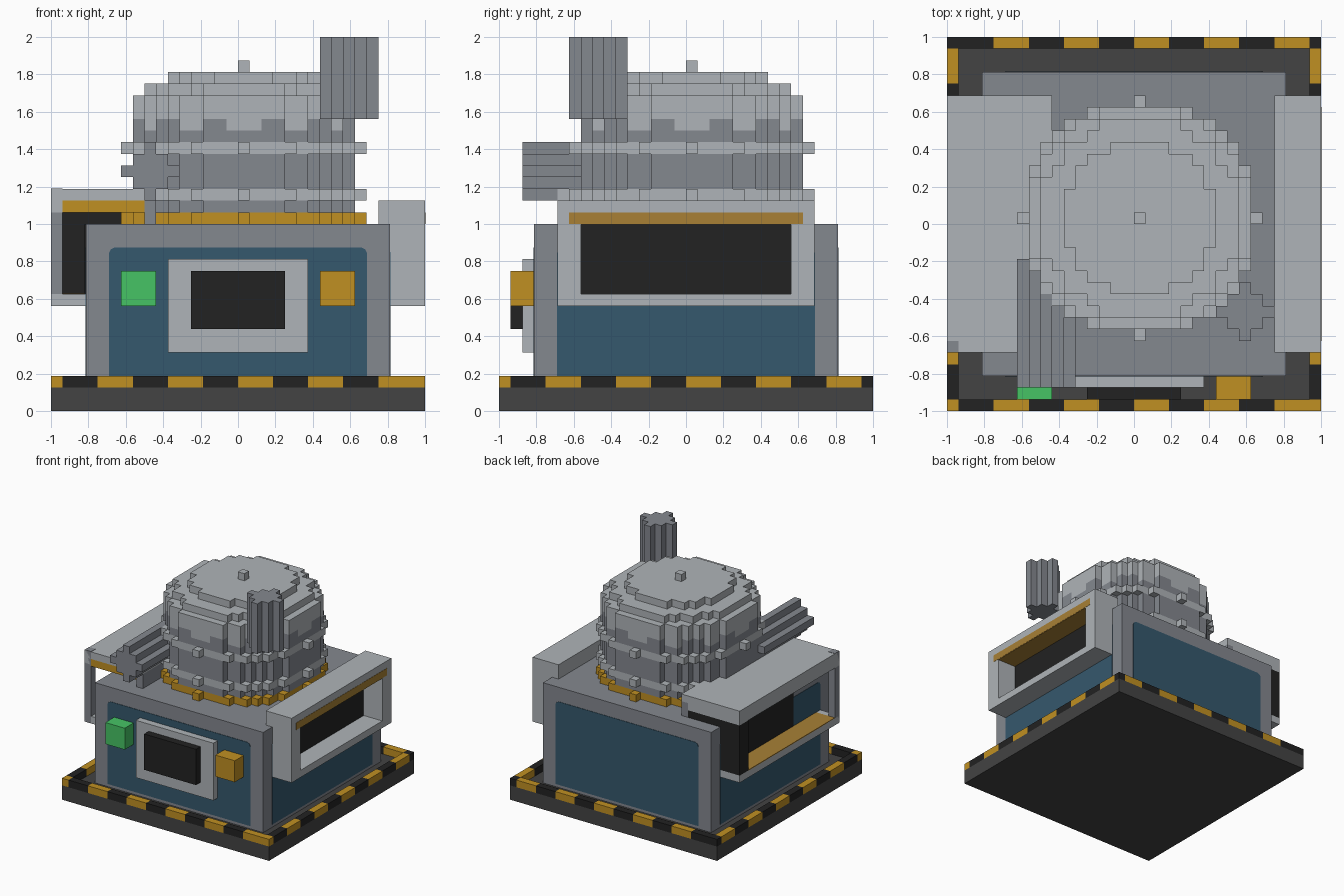
import bpy, bmesh, math
from mathutils import Matrix

if "Cube" in bpy.data.objects:
    bpy.data.objects.remove(bpy.data.objects["Cube"], do_unlink=True)

U = 0.0625  # one block


def material(name, hex_code):
    rgb = [int(hex_code[i:i + 2], 16) / 255 for i in (0, 2, 4)]
    col = [c / 12.92 if c <= 0.04045 else ((c + 0.055) / 1.055) ** 2.4 for c in rgb] + [1]
    m = bpy.data.materials.new(name)
    m.use_nodes = True
    m.diffuse_color = col
    m.node_tree.nodes["Principled BSDF"].inputs["Base Color"].default_value = col
    return m


LIGHT = material("light_grey", "AFB4B8")
MID = material("mid_grey", "84888F")
BLUE = material("steel_blue", "35586D")
BLACK = material("black", "222222")
DARK = material("dark_grey", "434343")
ORANGE = material("amber", "C09022")
DULL = material("dull_amber", "A88035")
GREEN = material("green", "46C465")


def finish(name, bm, mats):
    bmesh.ops.recalc_face_normals(bm, faces=bm.faces)
    me = bpy.data.meshes.new(name)
    bm.to_mesh(me)
    bm.free()
    for m in mats:
        me.materials.append(m)
    ob = bpy.data.objects.new(name, me)
    bpy.context.collection.objects.link(ob)
    return ob


def box(name, x, y, z, mat):
    """Block from (min, max) pairs."""
    bm = bmesh.new()
    mid = [(a + b) / 2 for a, b in (x, y, z)]
    size = [b - a for a, b in (x, y, z)]
    bmesh.ops.create_cube(bm, size=1, matrix=Matrix.Translation(mid) @ Matrix.Diagonal((*size, 1)))
    return finish(name, bm, [mat])


def stepped_disc(name, radius, z0, z1, mats, centre=(U / 2, U / 2), rule=None):
    """Round slab made of square cells, upright along z."""
    n = int(radius) + 1
    cells = {(i, j) for i in range(-n, n + 1) for j in range(-n, n + 1)
             if math.hypot(i, j) <= radius + 0.001}
    bm = bmesh.new()
    for i, j in sorted(cells):
        x0, y0 = centre[0] + (i - 0.5) * U, centre[1] + (j - 0.5) * U
        ring = [(x0, y0), (x0 + U, y0), (x0 + U, y0 + U), (x0, y0 + U)]
        quads = [[(*p, z1) for p in ring], [(*p, z0) for p in ring]]
        for k, (di, dj) in enumerate([(0, -1), (1, 0), (0, 1), (-1, 0)]):
            if (i + di, j + dj) not in cells:
                a, b = ring[k], ring[(k + 1) % 4]
                quads.append([(*a, z0), (*b, z0), (*b, z1), (*a, z1)])
        for q in quads:
            f = bm.faces.new([bm.verts.new(p) for p in q])
            f.material_index = rule(i, j) if rule else 0
    bmesh.ops.remove_doubles(bm, verts=bm.verts, dist=0.001)
    return finish(name, bm, mats)


# Base slab with a raised hazard-striped rim
box("base_slab", (-1, 1), (-1, 1), (0, 0.125), DARK)


def stripe(t):
    return ORANGE if math.floor((t + 0.75) / 0.1875 + 0.01) % 2 == 0 else BLACK


cuts = [-0.9375 + 0.1875 * k for k in range(11)]
for s, side in ((-1, "front"), (1, "back")):
    edge = tuple(sorted((s, s * 0.9375)))
    for a, b in zip(cuts, cuts[1:]):
        box(f"rim_{side}", (a, b), edge, (0.125, 0.1875), stripe(a))
        box(f"rim_{'right' if s < 0 else 'left'}", edge, (a, b), (0.125, 0.1875), stripe(a))
    for cx in ((-1, -0.9375), (0.9375, 1)):
        box(f"rim_{side}_corner", cx, edge, (0.125, 0.1875), ORANGE if s < 0 else BLACK)

# Main housing with a painted panel on each side
box("housing", (-0.8125, 0.8125), (-0.8125, 0.8125), (0.125, 1.0), MID)
for k, side in enumerate(("front", "left", "back", "right")):
    bm = bmesh.new()
    outline = [(-0.69, 0.15), (0.69, 0.15), (0.69, 0.845), (0.68, 0.865), (0.66, 0.875),
               (-0.66, 0.875), (-0.68, 0.865), (-0.69, 0.845)]
    face = bm.faces.new([bm.verts.new((x, -0.81, z)) for x, z in outline])
    out = bmesh.ops.extrude_face_region(bm, geom=[face])["geom"]
    bmesh.ops.translate(bm, vec=(0, -0.006, 0), verts=[v for v in out if isinstance(v, bmesh.types.BMVert)])
    bmesh.ops.rotate(bm, verts=bm.verts, matrix=Matrix.Rotation(k * math.pi / 2, 3, 'Z'))
    finish(f"{side}_panel", bm, [BLUE])

# Front screen and buttons
box("screen_frame", (-0.375, 0.375), (-0.875, -0.8), (0.3125, 0.8125), LIGHT)
box("screen", (-0.25, 0.25), (-0.9375, -0.86), (0.4375, 0.75), BLACK)
box("green_button", (-0.625, -0.4375), (-0.9375, -0.8), (0.5625, 0.75), GREEN)
box("amber_button", (0.4375, 0.625), (-0.9375, -0.8), (0.5625, 0.75), ORANGE)

# Left side hatch: open frame around a black window
box("left_hatch_top", (0.75, 1), (-0.6875, 0.6875), (1.0, 1.125), LIGHT)
box("left_hatch_sill", (0.8125, 1), (-0.6875, 0.6875), (0.5625, 0.625), LIGHT)
for s in (-1, 1):
    box("left_hatch_post", (0.8125, 1), tuple(sorted((s * 0.5625, s * 0.6875))), (0.625, 1.0), LIGHT)
box("left_hatch_window", (0.81, 0.821), (-0.5625, 0.5625), (0.625, 1.0), BLACK)
box("left_hatch_trim", (0.996, 1.0), (-0.625, 0.625), (1.0, 1.0625), DULL).location.x = 0.002
box("left_hatch_ceiling", (0.82, 1.0), (-0.5625, 0.5625), (0.996, 1.001), DULL)

# Right side hatch: taller, open to the front and side
box("right_hatch_top", (-1, -0.4375), (-0.6875, 0.6875), (1.125, 1.1875), LIGHT)
box("right_hatch_lintel", (-1, -0.9375), (-0.6875, 0.6875), (1.0625, 1.125), LIGHT)
box("right_hatch_back_lintel", (-0.9375, -0.5), (0.5625, 0.6875), (1.0625, 1.125), LIGHT)
box("right_hatch_amber", (-0.9375, -0.5), (-0.6875, 0.5625), (1.0625, 1.125), ORANGE)
box("right_hatch_inner_wall", (-0.5, -0.4375), (-0.6875, 0.6875), (1.0, 1.125), MID)
box("right_hatch_back", (-1, -0.5), (0.5625, 0.6875), (0.625, 1.0625), BLACK)
box("right_hatch_sill", (-1, -0.8125), (-0.6875, 0.6875), (0.5625, 0.625), LIGHT)
box("right_hatch_sill_trim", (-1, -0.82), (-0.625, 0.5625), (0.622, 0.629), DULL)
box("right_hatch_post", (-1, -0.9375), (-0.6875, -0.625), (0.5625, 1.19), MID)
box("right_hatch_window", (-0.821, -0.81), (-0.3125, 0.5625), (0.625, 1.0), BLACK)

# Stepped dome: stacked round layers (name, radius in blocks, bottom, top, colour)
for name, r, z0, z1, mat in [
        ("dome_foot_ring", 10, 1.0, 1.0625, ORANGE),
        ("dome_lower_wall", 9.5, 1.0625, 1.125, MID),
        ("dome_lower_ring", 10, 1.125, 1.1875, LIGHT),
        ("dome_middle_wall", 9.5, 1.1875, 1.375, MID),
        ("dome_upper_ring", 10, 1.375, 1.4375, LIGHT),
        ("dome_upper_wall", 9.5, 1.4375, 1.5, MID),
        ("dome_shoulder", 9.5, 1.5625, 1.6875, LIGHT),
        ("dome_cap", 8.6, 1.6875, 1.75, LIGHT),
        ("dome_crown", 6.7, 1.75, 1.8125, LIGHT),
        ("dome_knob", 0.5, 1.8125, 1.875, LIGHT)]:
    stepped_disc(name, r, z0, z1, [mat])
# Scalloped colour edge between wall and shoulder
stepped_disc("dome_scallops", 9.5, 1.5, 1.5625, [MID, LIGHT],
             rule=lambda i, j: int(min(abs(i), abs(j)) in (0, 1, 4, 5)))

# Upright chimney and forward-pointing pipe
stepped_disc("chimney", 2, 1.5625, 2.0, [MID], centre=(0.59375, -0.46875))
pipe = stepped_disc("front_pipe", 2, 0.1875, 0.875, [MID], centre=(0, 0))
pipe.rotation_euler.x = math.pi / 2
pipe.location = (-0.46875, 0, 1.28125)
